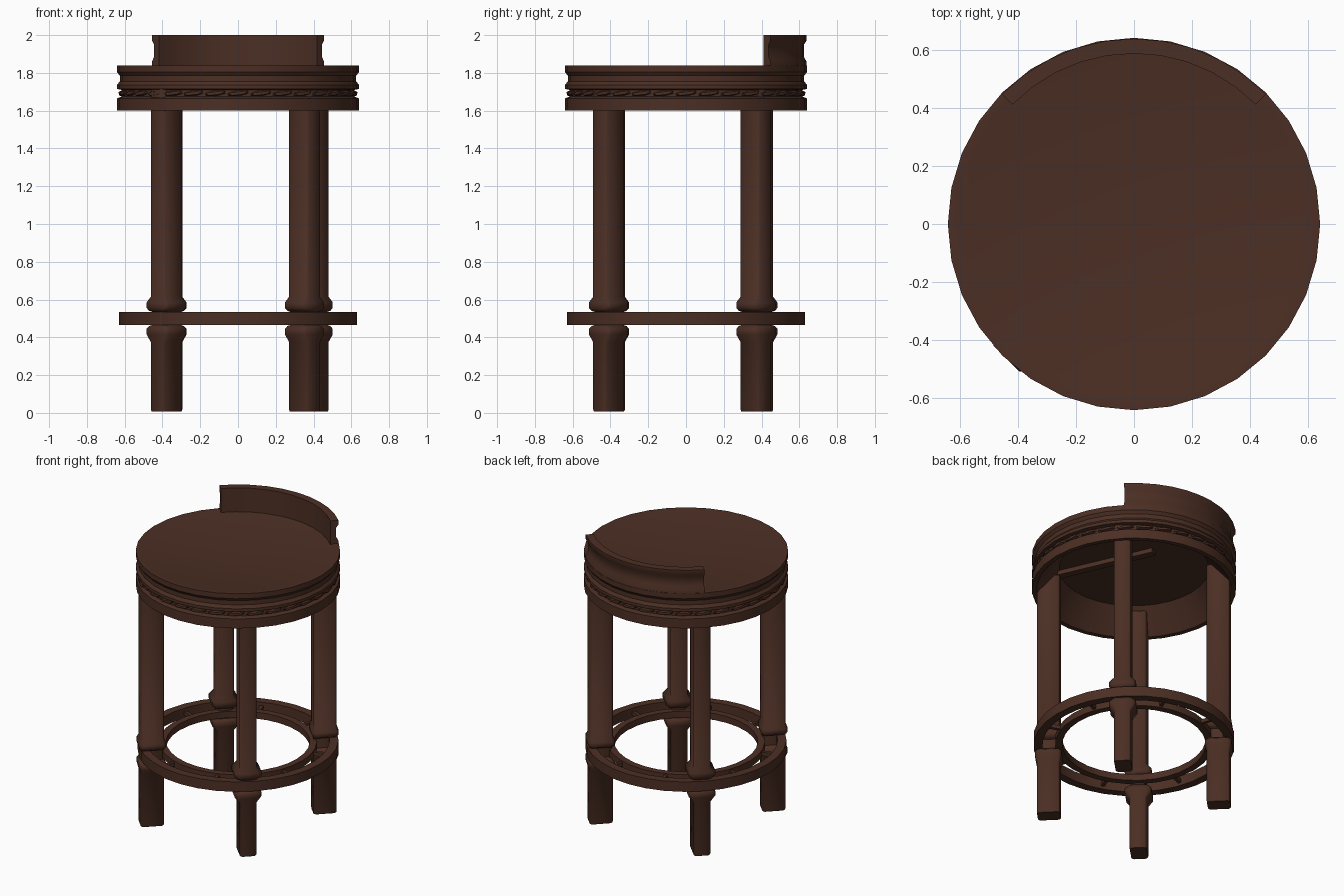
import bpy, bmesh, math
from mathutils import Matrix, Vector

cube = bpy.data.objects.get("Cube")
if cube:
    bpy.data.objects.remove(cube, do_unlink=True)

wood = bpy.data.materials.new("dark_brown_wood")
wood.use_nodes = True
COLOUR = (0.071, 0.028, 0.0175, 1)
wood.diffuse_color = COLOUR
wood.node_tree.nodes["Principled BSDF"].inputs["Base Color"].default_value = COLOUR


def finish(name, bm, smooth=35):
    bmesh.ops.recalc_face_normals(bm, faces=bm.faces)
    mesh = bpy.data.meshes.new(name)
    bm.to_mesh(mesh)
    bm.free()
    mesh.materials.append(wood)
    ob = bpy.data.objects.new(name, mesh)
    bpy.context.collection.objects.link(ob)
    bpy.ops.object.select_all(action='DESELECT')
    ob.select_set(True)
    bpy.context.view_layer.objects.active = ob
    bpy.ops.object.shade_smooth_by_angle(angle=math.radians(smooth))


def sweep(name, profile, start=0, end=360, steps=32):
    """Turn a closed (radius, height) profile about z; cap partial turns."""
    bm = bmesh.new()
    full = end - start == 360
    rows = []
    for i in range(steps if full else steps + 1):
        a = math.radians(start + (end - start) * i / steps)
        rows.append([bm.verts.new((r * math.cos(a), r * math.sin(a), z)) for r, z in profile])
    n = len(profile)
    for i in range(steps):
        p, q = rows[i], rows[(i + 1) % len(rows)]
        for j in range(n):
            k = (j + 1) % n
            bm.faces.new((p[j], q[j], q[k], p[k]))
    if not full:
        bm.faces.new(rows[0])
        bm.faces.new(rows[-1])
    bmesh.ops.remove_doubles(bm, verts=bm.verts, dist=0.0001)
    finish(name, bm)


def band(r0, r1, z0, z1):
    return [(r0, z0), (r1, z0), (r1, z1), (r0, z1)]


# Seat: moulded edge, bead groove, deep hollow underside
sweep("seat", [(0, 1.75), (0.47, 1.75), (0.61, 1.60), (0.641, 1.60), (0.641, 1.665),
               (0.615, 1.675), (0.615, 1.71), (0.641, 1.715), (0.641, 1.735),
               (0.626, 1.755), (0.626, 1.785), (0.641, 1.805), (0.641, 1.84),
               (0.61, 1.84), (0.585, 1.834), (0, 1.834)])

# Beads in the groove, tilted like a twisted rope
bm = bmesh.new()
BEADS = 32
for i in range(BEADS):
    a = 2 * math.pi * i / BEADS
    m = (Matrix.Rotation(a, 4, 'Z') @ Matrix.Translation((0.615, 0, 1.692))
         @ Matrix.Rotation(0.12, 4, 'X') @ Matrix.Diagonal((0.02, 0.062, 0.016, 1)))
    bmesh.ops.create_icosphere(bm, subdivisions=1, radius=1, matrix=m)
finish("seat_beading", bm)

# Low curved backrest
sweep("backrest", [(0.587, 1.825), (0.638, 1.825), (0.638, 1.86), (0.624, 1.885),
                   (0.624, 1.95), (0.638, 1.97), (0.638, 2.0), (0.587, 2.0)],
      start=44.5, end=135.5, steps=10)

# Footrest: two rings joined by short ties
sweep("footrest_outer_ring", band(0.575, 0.63, 0.465, 0.533))
sweep("footrest_inner_ring", band(0.45, 0.495, 0.475, 0.52))
bm = bmesh.new()
for quarter in range(4):
    for side in (-20, 20):
        m = (Matrix.Rotation(math.radians(90 * quarter + side), 4, 'Z')
             @ Matrix.Translation((0.535, 0, 0.497)) @ Matrix.Diagonal((0.1, 0.022, 0.025, 1)))
        bmesh.ops.create_cube(bm, size=1, matrix=m)
finish("footrest_ties", bm)


def leg_section(grow):
    """Chamfered rectangle, long side pointing outward; collars widen mostly sideways."""
    a, b, c = 0.073 + 0.35 * grow, 0.054 + grow, 0.012 + 0.3 * abs(grow)
    return [(a, c - b), (a, b - c), (a - c, b), (c - a, b),
            (-a, b - c), (-a, c - b), (c - a, -b), (a - c, -b)]


# Legs: plain shafts with a collar above and below the footrest
STAGES = [(0.008, -0.003), (0.018, 0), (0.375, 0), (0.415, 0.03), (0.445, 0.03),
          (0.46, 0.012), (0.465, -0.006), (0.535, -0.006), (0.54, 0.012),
          (0.555, 0.03), (0.585, 0.03), (0.615, 0), (1.72, 0)]
LEGS = {"front_right_leg": (-0.38, -0.405), "front_left_leg": (0.352, -0.41),
        "back_left_leg": (0.398, 0.37), "back_right_leg": (-0.376, 0.38)}
for name, (x, y) in LEGS.items():
    turn = Matrix.Rotation(math.radians(45) * (1 if x * y > 0 else -1), 4, 'Z')
    bm = bmesh.new()
    rows = [[bm.verts.new(turn @ Vector((u, v, z)) + Vector((x, y, 0)))
             for u, v in leg_section(grow)] for z, grow in STAGES]
    for p, q in zip(rows, rows[1:]):
        for j in range(8):
            k = (j + 1) % 8
            bm.faces.new((p[j], p[k], q[k], q[j]))
    bm.faces.new(rows[0])
    bm.faces.new(rows[-1])
    finish(name, bm, 50)

# Flat brace under the seat
bm = bmesh.new()
m = (Matrix.Translation((0.19, -0.04, 1.74)) @ Matrix.Rotation(math.radians(114), 4, 'Z')
     @ Matrix.Diagonal((0.66, 0.05, 0.04, 1)))
bmesh.ops.create_cube(bm, size=1, matrix=m)
finish("under_seat_brace", bm)
